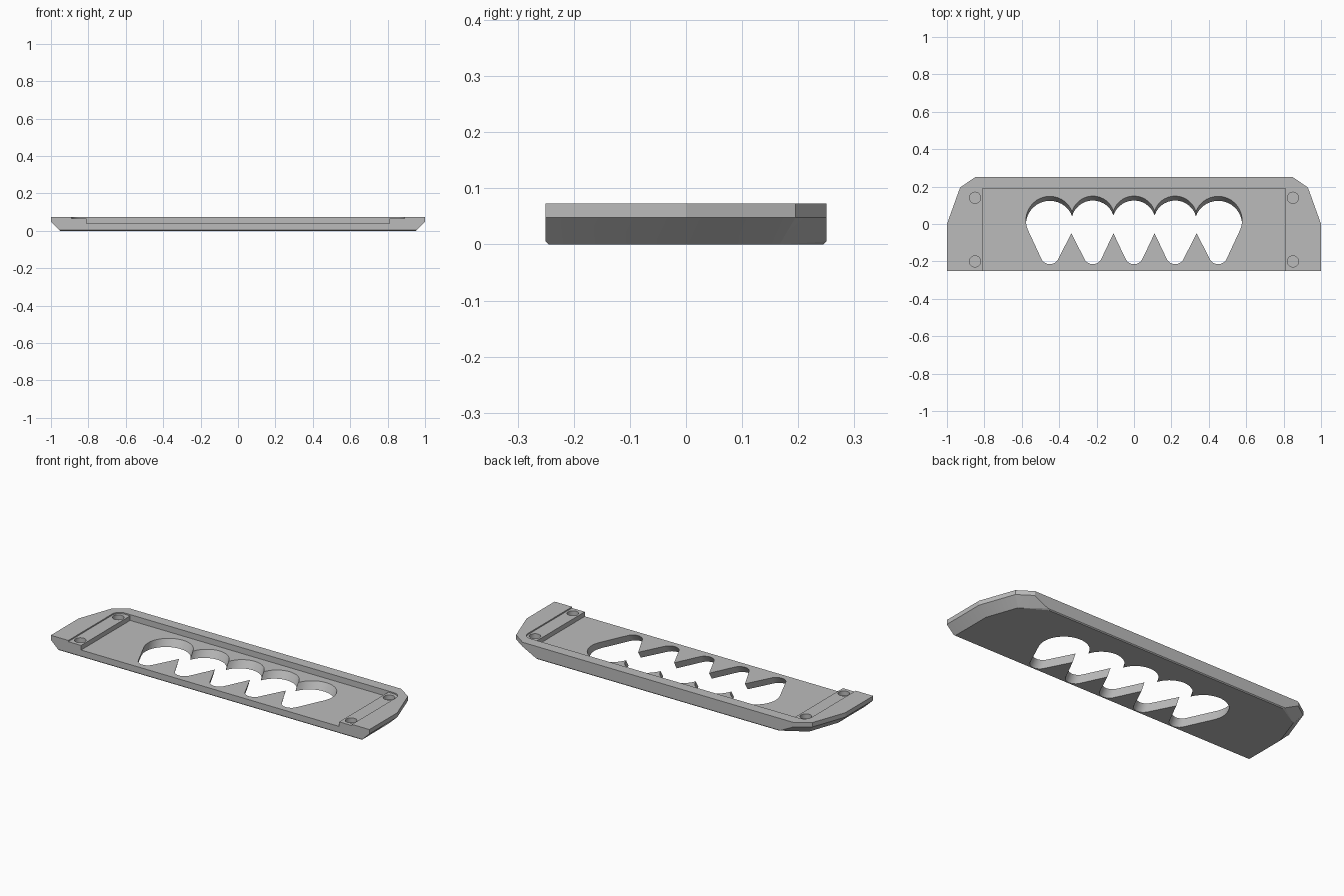
import bpy, bmesh, math
from mathutils import Vector

old = bpy.data.objects.get("Cube")
if old:
    bpy.data.objects.remove(old, do_unlink=True)

HEIGHT, SHOULDER, FLOOR, LEDGE = 0.073, 0.048, 0.04, 0.066

grey = bpy.data.materials.new("plain grey")
grey.use_nodes = True
grey.diffuse_color = (0.5, 0.5, 0.5, 1)
grey.node_tree.nodes["Principled BSDF"].inputs["Base Color"].default_value = (0.5, 0.5, 0.5, 1)


def to_object(name, bm):
    bmesh.ops.recalc_face_normals(bm, faces=bm.faces)
    mesh = bpy.data.meshes.new(name)
    bm.to_mesh(mesh)
    bm.free()
    mesh.materials.append(grey)
    obj = bpy.data.objects.new(name, mesh)
    bpy.context.collection.objects.link(obj)
    return obj


def arc(cx, cy, r, start, end, steps=12):
    angles = [math.radians(start + (end - start) * i / steps) for i in range(steps + 1)]
    return [(cx + r * math.cos(a), cy + r * math.sin(a)) for a in angles]


def prism(name, outline, z0, z1, lean=0.0):
    """Extruded outline; lean slides it along y, relative to the pocket floor."""
    bm = bmesh.new()
    low, high = [[bm.verts.new((x, y + lean * (z - FLOOR), z)) for x, y in outline]
                 for z in (z0, z1)]
    bm.faces.new(low)
    bm.faces.new(high)
    n = len(outline)
    for i in range(n):
        j = (i + 1) % n
        bm.faces.new((low[i], low[j], high[j], high[i]))
    return to_object(name, bm)


def cut(body, cutter):
    cutter.hide_render = True
    mod = body.modifiers.new(cutter.name, "BOOLEAN")
    mod.operation = "DIFFERENCE"
    mod.solver = "EXACT"
    mod.object = cutter
    bpy.context.view_layer.objects.active = body
    bpy.ops.object.modifier_apply(modifier=mod.name)
    bpy.data.objects.remove(cutter, do_unlink=True)


# Plate: hull of mirrored rings, with the ends sloping in towards the base
upper = [(1, -0.25), (1, 0), (0.93, 0.195), (0.85, 0.25)]
base = [(0.95, -0.25), (0.95, -0.008), (0.889, 0.167), (0.756, 0.25)]
bm = bmesh.new()
for top, bottom in zip(upper, base):
    t, b = Vector((*top, SHOULDER)), Vector((*bottom, 0))
    foot = b.copy()
    foot.y = max(-0.245, min(0.245, foot.y))
    for p in (Vector((*top, HEIGHT)), t, t.lerp(b, 0.89), foot):
        for side in (1, -1):
            bm.verts.new((side * p.x, p.y, p.z))
bmesh.ops.convex_hull(bm, input=bm.verts)
bmesh.ops.dissolve_limit(bm, angle_limit=math.radians(1), verts=bm.verts, edges=bm.edges)
plate = to_object("grip_plate", bm)

# Shallow recess with rounded back corners, open at the front
recess = [(-0.89, -0.3)] + arc(-0.845, 0.145, 0.045, 180, 90, 8)
recess += arc(0.845, 0.145, 0.045, 90, 0, 8) + [(0.89, -0.3)]
cut(plate, prism("recess_cutter", recess, LEDGE, 0.1))

# Deep pocket between the two end ledges
pocket = [(-0.81, -0.3), (-0.81, 0.19), (0.81, 0.19), (0.81, -0.3)]
cut(plate, prism("pocket_cutter", pocket, FLOOR, 0.1))

# Blind round holes in the ledges
for x in (-0.85, 0.85):
    for y in (-0.2, 0.14):
        cut(plate, prism("hole_cutter", arc(x, y, 0.03, 0, 348.75, 31), 0.04, 0.1))

# Leaning finger opening: scallops along the back, pointed teeth along the front
opening = arc(-0.45, 0.02, 0.128, 204, 21, 18)
for x in (-0.22, 0, 0.22):
    opening += arc(x, 0.034, 0.1156, 161, 19, 14)
opening += arc(0.45, 0.02, 0.128, 159, -24, 18)
for x, tip in ((0.45, 0.335), (0.22, 0.11), (0, -0.11), (-0.22, -0.335), (-0.45, None)):
    opening += arc(x, -0.165, 0.05, -24, -156)
    if tip is not None:
        opening.append((tip, -0.05))
cut(plate, prism("finger_cutter", opening, -0.02, 0.06, lean=0.6))

# Smooth only the rounded walls
bpy.ops.object.select_all(action="DESELECT")
plate.select_set(True)
bpy.context.view_layer.objects.active = plate
bpy.ops.object.shade_smooth_by_angle(angle=math.radians(15))
